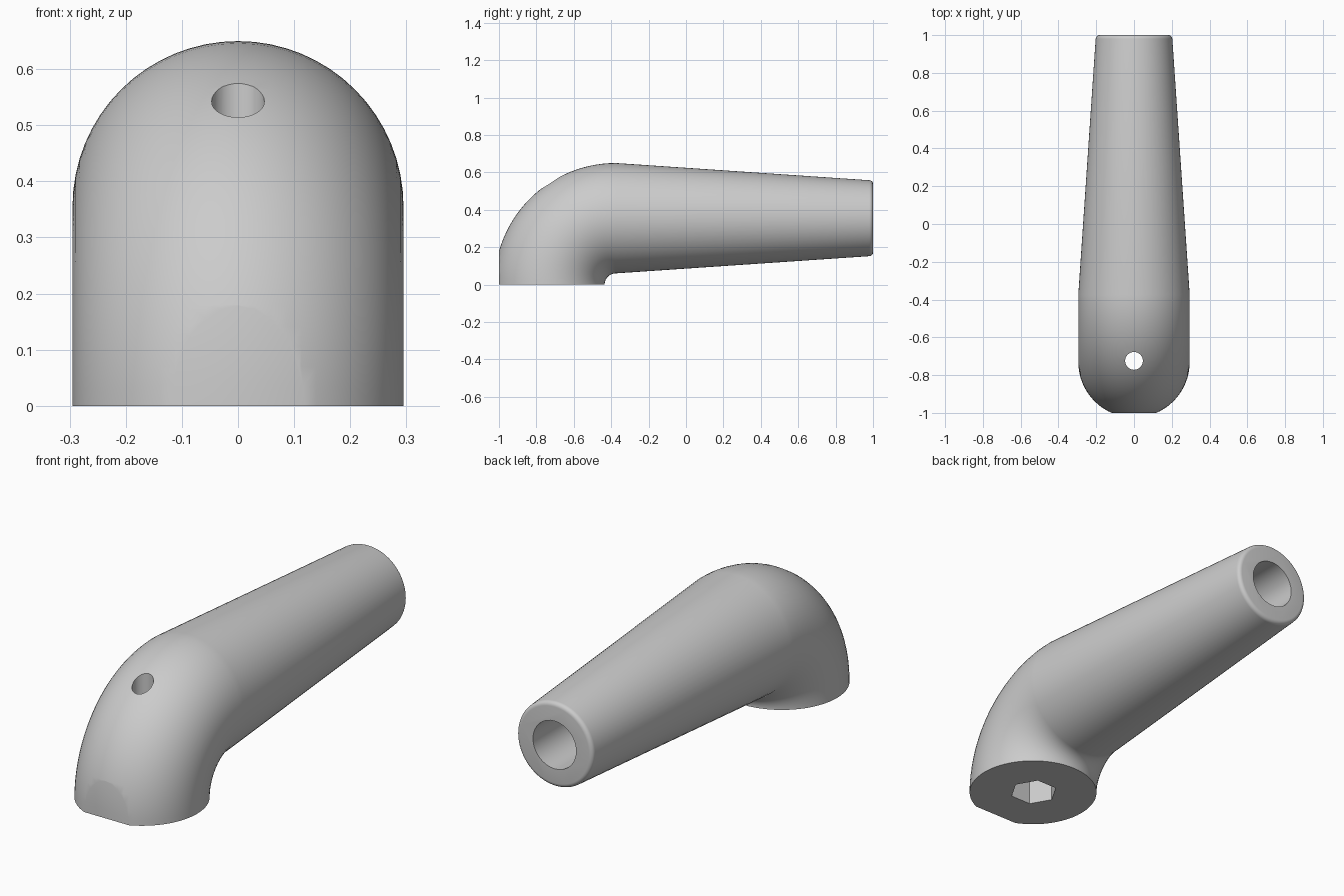
import bpy, bmesh
from math import sin, cos, pi
from mathutils import Matrix, Vector

if "Cube" in bpy.data.objects:
    bpy.data.objects.remove(bpy.data.objects["Cube"])

AXIS = 0.355      # height of the handle axis, also the bend radius
RADIUS = 0.295    # radius of the elbow tube
BEND_Y = -0.375   # centre of the bend
TIP = 0.203       # handle radius at its end
FILLET = 0.02
SIDES = 64

grey = bpy.data.materials.new("plain grey")
grey.use_nodes = True
colour = (0.6, 0.6, 0.6, 1)
grey.diffuse_color = colour
grey.node_tree.nodes["Principled BSDF"].inputs["Base Color"].default_value = colour


def make_object(name, bm):
    bmesh.ops.recalc_face_normals(bm, faces=bm.faces)
    mesh = bpy.data.meshes.new(name)
    bm.to_mesh(mesh)
    bm.free()
    mesh.materials.append(grey)
    obj = bpy.data.objects.new(name, mesh)
    bpy.context.collection.objects.link(obj)
    return obj


def add_ring(bm, centre, up, radius):
    """Circle spanned by the x axis and the given up direction."""
    angles = [2 * pi * i / SIDES for i in range(SIDES)]
    return [bm.verts.new(centre + radius * (Vector((cos(a), 0, 0)) + sin(a) * up))
            for a in angles]


# Handle: quarter bend, then a tapered grip with a rounded end
bm = bmesh.new()
rings = []
steps = 28
for i in range(steps + 1):
    a = pi / 2 * i / steps
    out = Vector((0, -cos(a), sin(a)))
    rings.append(add_ring(bm, Vector((0, BEND_Y, 0)) + AXIS * out, out, RADIUS))
for i in range(6):
    a = pi / 2 * i / 5
    centre = Vector((0, 1 - FILLET + FILLET * sin(a), AXIS))
    rings.append(add_ring(bm, centre, Vector((0, 0, 1)), TIP - FILLET + FILLET * cos(a)))
for low, high in zip(rings, rings[1:]):
    for i in range(SIDES):
        j = (i + 1) % SIDES
        bm.faces.new((low[i], low[j], high[j], high[i]))
bm.faces.new(rings[0])
bm.faces.new(rings[-1])
handle = make_object("handle", bm)


def prism(name, sides, radius, start, end):
    """Straight cutter between two points, with a corner on the x axis."""
    start, end = Vector(start), Vector(end)
    bm = bmesh.new()
    bmesh.ops.create_cone(bm, cap_ends=True, segments=sides, radius1=radius,
                          radius2=radius, depth=(end - start).length)
    if abs(end.y - start.y) > 0.01:
        bm.transform(Matrix.Rotation(pi / 2, 4, "X"))
    else:
        bm.transform(Matrix.Rotation(pi / 2, 4, "Z"))
    bm.transform(Matrix.Translation((start + end) / 2))
    return make_object(name, bm)


# Cutters: end bore, bolt hole, hexagonal nut pocket and the flat at the front
bolt_y = BEND_Y - AXIS + 0.005
bm = bmesh.new()
bmesh.ops.create_cube(bm, size=1, matrix=Matrix.Translation((0, -1.5, 0.3)))
cutters = [
    make_object("front_flat_cutter", bm),
    prism("bore_cutter", 32, 0.115, (0, 0, AXIS), (0, 1.1, AXIS)),
    prism("bolt_hole_cutter", 32, 0.047, (0, bolt_y, -0.1), (0, bolt_y, 0.8)),
    prism("nut_pocket_cutter", 6, 0.109, (0, bolt_y, -0.1), (0, bolt_y, 0.25)),
]
for cutter in cutters:
    cutter.hide_render = True
    cutter.hide_set(True)
    cut = handle.modifiers.new(cutter.name, "BOOLEAN")
    cut.operation = "DIFFERENCE"
    cut.solver = "EXACT"
    cut.object = cutter

# Apply the cuts, drop the cutters, and shade smooth with sharp rims
bpy.context.view_layer.objects.active = handle
handle.select_set(True)
for cutter in cutters:
    bpy.ops.object.modifier_apply(modifier=cutter.name)
    bpy.data.objects.remove(cutter)
bpy.ops.object.shade_smooth_by_angle(angle=pi / 6)
